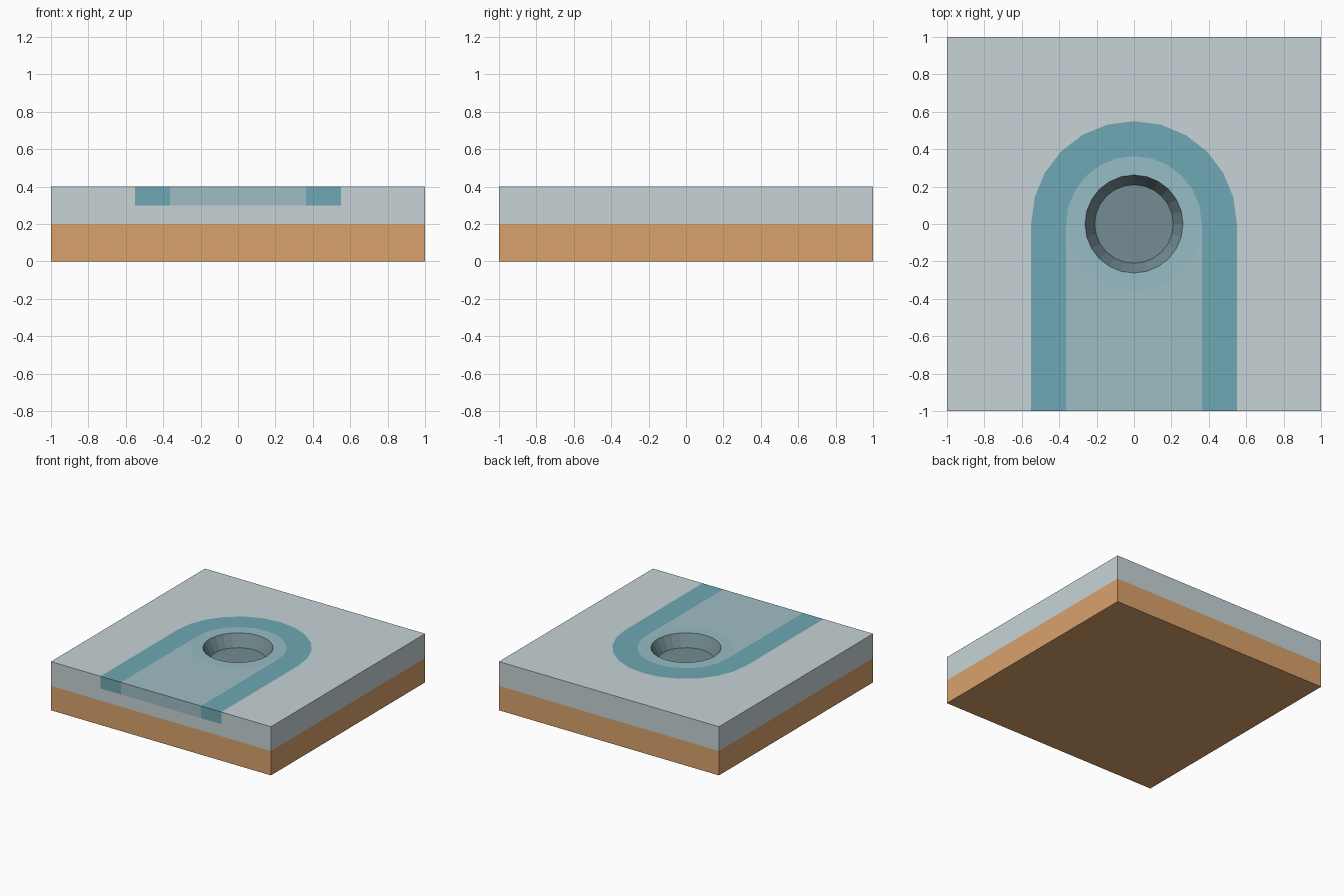
import bpy, bmesh, math

if "Cube" in bpy.data.objects:
    bpy.data.objects.remove(bpy.data.objects["Cube"])

HOLE_TOP, HOLE_FLOOR, PAD_R, RAIL_R = 0.262, 0.21, 0.363, 0.55
Z0, Z1 = 0.3, 0.4
SIDES = 24


def material(name, rgb):
    m = bpy.data.materials.new(name)
    lin = [((c / 255 + 0.055) / 1.055) ** 2.4 for c in rgb]
    m.diffuse_color = (*lin, 1)
    m.use_nodes = True
    m.node_tree.nodes["Principled BSDF"].inputs["Base Color"].default_value = m.diffuse_color
    return m


def finish(name, bm, mat):
    bmesh.ops.recalc_face_normals(bm, faces=bm.faces)
    me = bpy.data.meshes.new(name)
    bm.to_mesh(me)
    bm.free()
    me.materials.append(mat)
    ob = bpy.data.objects.new(name, me)
    bpy.context.collection.objects.link(ob)
    return ob


def arc(r, a0, a1, n):
    return [(r * math.cos(math.radians(a0 + (a1 - a0) * i / n)),
             r * math.sin(math.radians(a0 + (a1 - a0) * i / n))) for i in range(n + 1)]


def prism(name, outline, z0, z1, mat):
    bm = bmesh.new()
    lo = [bm.verts.new((x, y, z0)) for x, y in outline]
    hi = [bm.verts.new((x, y, z1)) for x, y in outline]
    bm.faces.new(lo[::-1])
    bm.faces.new(hi)
    for i in range(len(lo)):
        j = (i + 1) % len(lo)
        bm.faces.new((lo[i], lo[j], hi[j], hi[i]))
    return finish(name, bm, mat)


def lathe(name, profile, mat, cap=False):
    bm = bmesh.new()
    rings = [[bm.verts.new((x, y, z)) for x, y in arc(r, 0, 360, SIDES)[:-1]]
             for r, z in profile]
    for a, b in zip(rings, rings[1:]):
        for i in range(SIDES):
            j = (i + 1) % SIDES
            bm.faces.new((a[i], a[j], b[j], b[i]))
    if cap:
        bm.faces.new(rings[-1])
    return finish(name, bm, mat)


wood = material("orange", (217, 162, 108))
pale = material("pale_grey", (199, 212, 215))
teal = material("teal", (111, 167, 181))
fill = material("light_teal", (159, 190, 197))
ring = material("ring_teal", (150, 188, 197))
dark = material("socket_grey", (115, 140, 146))

square = [(-1, -1), (1, -1), (1, 1), (-1, 1)]
outer = arc(RAIL_R, 0, 180, 12)
inner = arc(PAD_R, 180, 0, 12)

# Base layer
prism("base_layer", square, 0, 0.2, wood)

# Top layer, as a solid lower half under the recess and a U-shaped upper half
prism("top_layer_lower", square, 0.2, Z0, pale)
prism("top_layer_upper", [(RAIL_R, -1), (1, -1), (1, 1), (-1, 1), (-1, -1), (-RAIL_R, -1)]
      + outer[::-1], Z0, Z1, pale)

# U-shaped inlaid band
prism("arch_band", [(RAIL_R, -1)] + outer + [(-RAIL_R, -1), (-PAD_R, -1)]
      + inner + [(PAD_R, -1)], Z0, Z1, teal)

# Panel between the band legs, stopping at the ring
prism("inner_panel", [(-PAD_R, -1), (PAD_R, -1)] + arc(PAD_R, 0, -180, 12), Z0, Z1, fill)

# Ring around the hole
lathe("hole_ring", [(HOLE_TOP, Z1), (PAD_R, Z1), (PAD_R, Z0)], ring)

# Tapered socket with floor, normals facing into the hole
socket = lathe("socket", [(HOLE_TOP, Z1), (HOLE_FLOOR, Z0 + 0.002)], dark, cap=True)
bm = bmesh.new()
bm.from_mesh(socket.data)
floor = max(bm.faces, key=lambda f: len(f.verts))
if floor.normal.z < 0:
    bmesh.ops.reverse_faces(bm, faces=bm.faces)
bm.to_mesh(socket.data)
bm.free()
